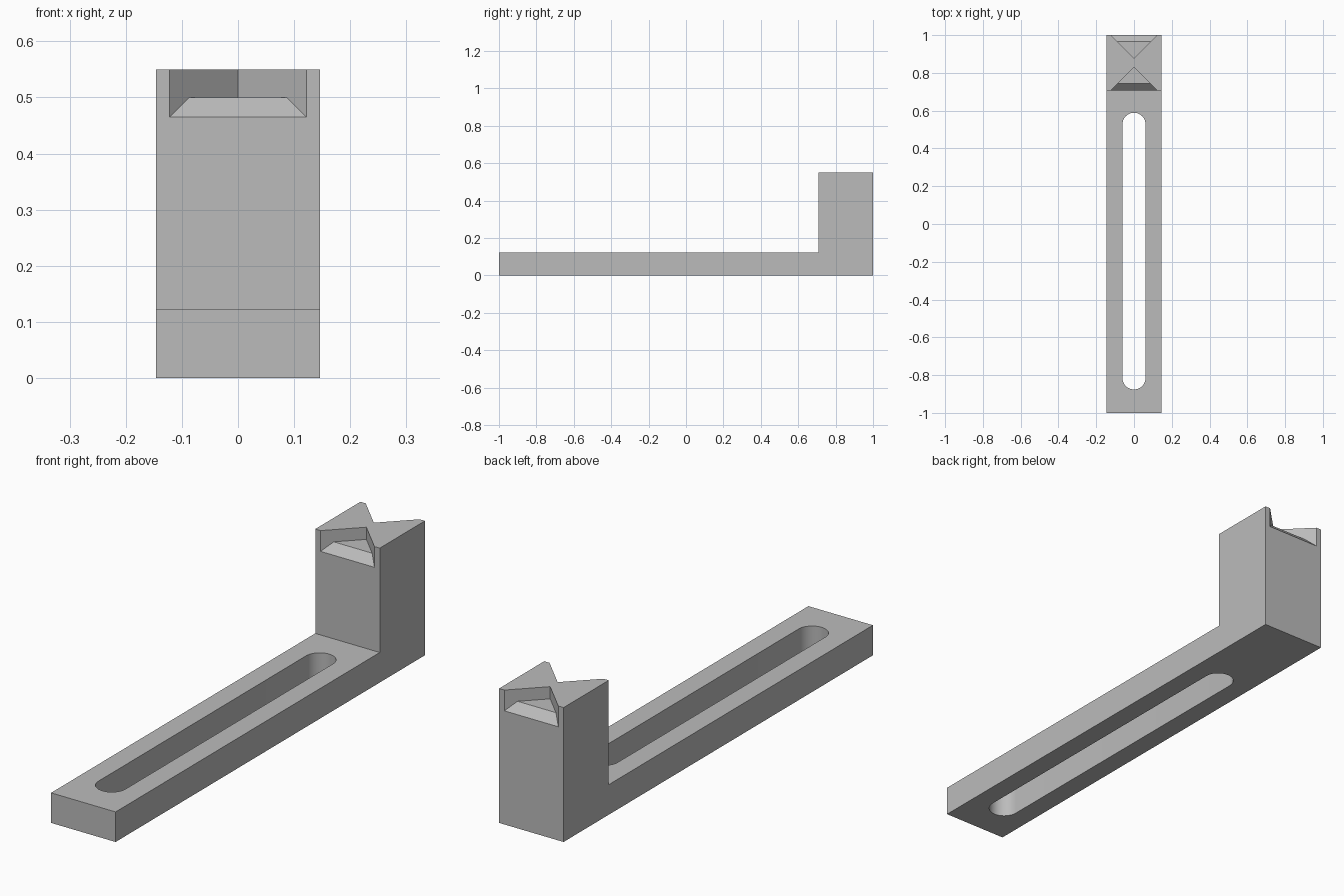
import bpy
import bmesh
from math import pi, cos, sin, radians

cube = bpy.data.objects.get("Cube")
if cube:
    bpy.data.objects.remove(cube, do_unlink=True)

HALF_W, BASE_H, POST_H = 0.146, 0.123, 0.55
POST_Y = 0.708                      # front of the upright post
SLOT_R, SLOT_Y0, SLOT_Y1 = 0.061, -0.876, 0.589
NOTCH, FLOOR_Z, RAMP_T = 0.122, 0.5, 0.087

grey = bpy.data.materials.new("plain_grey")
grey.use_nodes = True
colour = (0.5, 0.5, 0.5, 1)
grey.diffuse_color = colour
grey.node_tree.nodes["Principled BSDF"].inputs["Base Color"].default_value = colour


def make_object(name, bm):
    bmesh.ops.recalc_face_normals(bm, faces=bm.faces)
    mesh = bpy.data.meshes.new(name)
    bm.to_mesh(mesh)
    bm.free()
    mesh.materials.append(grey)
    obj = bpy.data.objects.new(name, mesh)
    bpy.context.collection.objects.link(obj)
    return obj


def extrude_profile(name, points, offset):
    bm = bmesh.new()
    face = bm.faces.new([bm.verts.new(p) for p in points])
    new = bmesh.ops.extrude_face_region(bm, geom=[face])["geom"]
    verts = [v for v in new if isinstance(v, bmesh.types.BMVert)]
    bmesh.ops.translate(bm, verts=verts, vec=offset)
    return make_object(name, bm)


def notch_cutter(name, apex_y, out):
    """V-shaped pocket with a ramped lip; out is the y direction it opens to."""
    t = NOTCH + 0.02                # run past the post face
    low = FLOOR_Z - (t - RAMP_T)
    top = POST_H + 0.05
    bm = bmesh.new()

    def vert(x, z):
        return bm.verts.new((x, apex_y + out * abs(x), z))

    apex_top, apex_floor = vert(0, top), vert(0, FLOOR_Z)
    left, right = [(vert(s * t, top), vert(s * t, low), vert(s * RAMP_T, FLOOR_Z))
                   for s in (1, -1)]
    for side in (left, right):
        bm.faces.new((*side, apex_floor, apex_top))
    bm.faces.new((left[0], right[0], apex_top))
    bm.faces.new((left[2], right[2], apex_floor))
    bm.faces.new((left[1], right[1], right[2], left[2]))
    bm.faces.new((left[0], right[0], right[1], left[1]))
    return make_object(name, bm)


# L-shaped body: long base with an upright post at the back
outline = [(-1, 0), (1, 0), (1, POST_H), (POST_Y, POST_H), (POST_Y, BASE_H), (-1, BASE_H)]
body = extrude_profile("slotted_bracket", [(-HALF_W, y, z) for y, z in outline],
                       (2 * HALF_W, 0, 0))

# Rounded slot through the base
STEPS = 20
slot = []
for centre, start in ((SLOT_Y1 - SLOT_R, 0), (SLOT_Y0 + SLOT_R, pi)):
    for i in range(STEPS + 1):
        a = start + pi * i / STEPS
        slot.append((SLOT_R * cos(a), centre + SLOT_R * sin(a), -0.1))

cutters = [
    extrude_profile("slot_cutter", slot, (0, 0, 0.4)),
    notch_cutter("front_notch_cutter", POST_Y + NOTCH, -1),
    notch_cutter("back_notch_cutter", 1 - NOTCH, 1),
]

# Cut the slot and both notches
bpy.ops.object.select_all(action='DESELECT')
body.select_set(True)
bpy.context.view_layer.objects.active = body
for cutter in cutters:
    cutter.hide_render = True
    mod = body.modifiers.new(cutter.name, 'BOOLEAN')
    mod.operation = 'DIFFERENCE'
    mod.solver = 'EXACT'
    mod.object = cutter
    bpy.ops.object.modifier_apply(modifier=mod.name)
    bpy.data.objects.remove(cutter, do_unlink=True)

bpy.ops.object.shade_smooth_by_angle(angle=radians(30))
